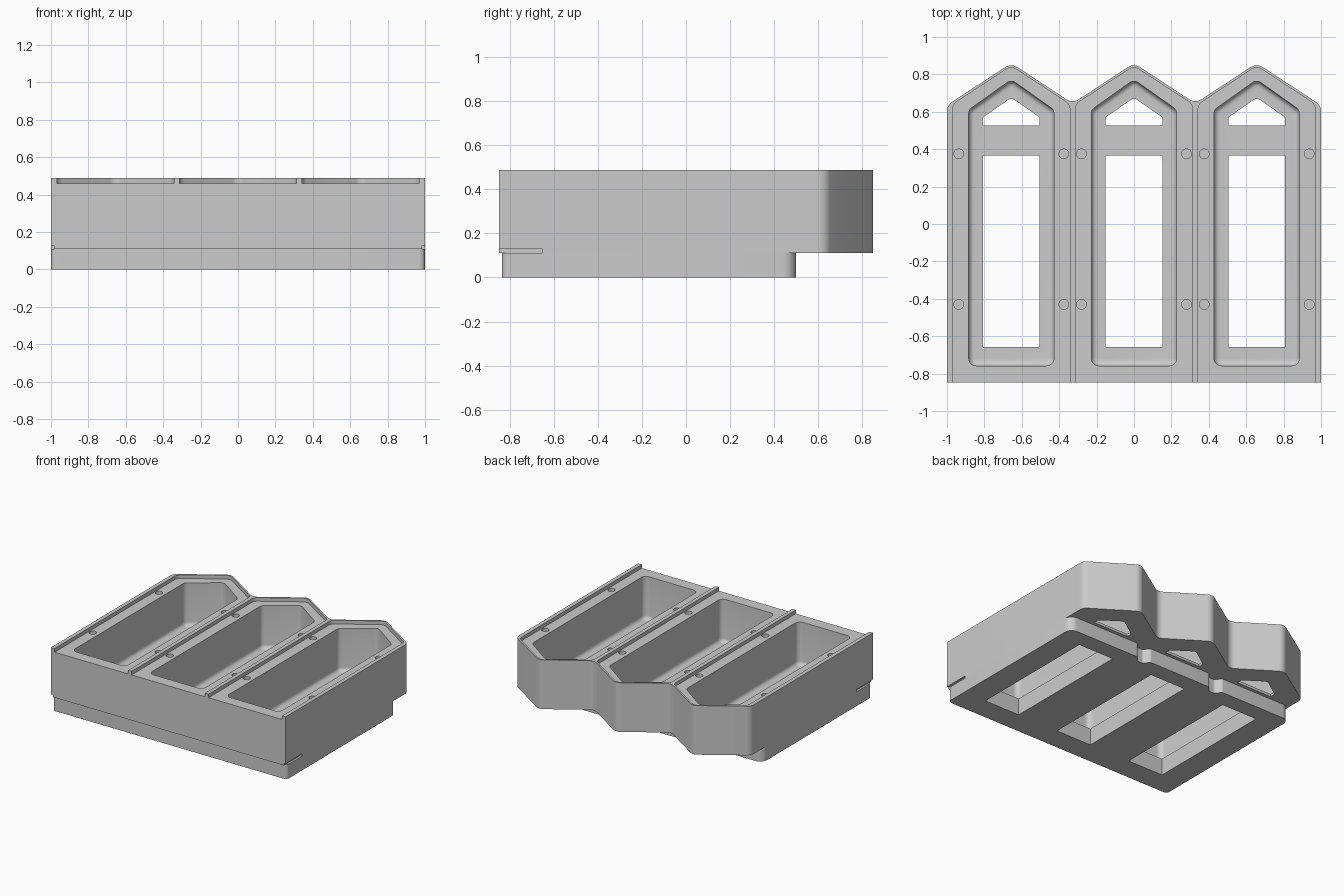
import bpy, bmesh, math
from mathutils import Vector

cube = bpy.data.objects.get("Cube")
if cube:
    bpy.data.objects.remove(cube, do_unlink=True)

grey = bpy.data.materials.new("light_grey")
grey.use_nodes = True
colour = (0.6, 0.6, 0.6, 1)
grey.diffuse_color = colour
grey.node_tree.nodes["Principled BSDF"].inputs["Base Color"].default_value = colour

PITCH = 0.656
BAYS = (-PITCH, 0, PITCH)
FRONT, TOP, STEP, FLOOR, RECESS = -0.848, 0.488, 0.11, 0.13, 0.46


def rounded(corners, segments=8):
    """Outline from counter-clockwise (x, y, radius) corners, arcs at the corners."""
    outline = []
    for i, (x, y, r) in enumerate(corners):
        p = Vector((x, y))
        if r == 0:
            outline.append(p)
            continue
        a = (Vector(corners[i - 1][:2]) - p).normalized()
        b = (Vector(corners[(i + 1) % len(corners)][:2]) - p).normalized()
        half = math.acos(a.dot(b)) / 2
        centre = p + (a + b).normalized() * (r / math.sin(half))
        start = (p + a * (r / math.tan(half)) - centre).normalized()
        end = (p + b * (r / math.tan(half)) - centre).normalized()
        for k in range(segments + 1):
            t = k / segments
            angle = math.pi - 2 * half
            arc = start * math.sin((1 - t) * angle) + end * math.sin(t * angle)
            outline.append(centre + arc * (r / math.sin(angle)))
    return outline


def inset(outline, d):
    """Outline moved inwards by d."""
    moved = []
    for i, p in enumerate(outline):
        e = (p - outline[i - 1]).normalized()
        f = (outline[(i + 1) % len(outline)] - p).normalized()
        normals = Vector((-e.y - f.y, e.x + f.x))
        moved.append(p + normals * (d / (1 + e.dot(f))))
    return moved


def prism(name, corners, z0, z1, fillet=0):
    """Upright solid from an outline, with an optional rounded bottom edge."""
    outline = rounded(corners)
    levels = [(outline, z0), (outline, z1)]
    if fillet:
        angles = [k * math.pi / 10 for k in range(6)]
        levels = [(inset(outline, fillet * (1 - math.sin(a))),
                   z0 + fillet * (1 - math.cos(a))) for a in angles]
        levels.append((outline, z1))
    bm = bmesh.new()
    rings = [[bm.verts.new((p.x, p.y, z)) for p in ring] for ring, z in levels]
    bm.faces.new(reversed(rings[0]))
    bm.faces.new(rings[-1])
    for low, high in zip(rings, rings[1:]):
        for i in range(len(low)):
            bm.faces.new((low[i - 1], low[i], high[i], high[i - 1]))
    mesh = bpy.data.meshes.new(name)
    bm.to_mesh(mesh)
    bm.free()
    mesh.materials.append(grey)
    obj = bpy.data.objects.new(name, mesh)
    bpy.context.collection.objects.link(obj)
    return obj


def box(x0, x1, y0, y1):
    return [(x0, y0, 0), (x1, y0, 0), (x1, y1, 0), (x0, y1, 0)]


def house(c, half, front, shoulder, peak, r_front, r_back):
    """Rectangle with a pointed back end."""
    return [(c - half, front, r_front), (c + half, front, r_front),
            (c + half, shoulder, r_back), (c, peak, r_back), (c - half, shoulder, r_back)]


def circle(x, y, r):
    return [(x + r * math.cos(t * math.pi / 12), y + r * math.sin(t * math.pi / 12), 0)
            for t in range(24)]


def cut(target, cutters):
    for cutter in cutters:
        mod = target.modifiers.new("cut", 'BOOLEAN')
        mod.operation, mod.solver, mod.object = 'DIFFERENCE', 'EXACT', cutter
        bpy.context.view_layer.update()
        depsgraph = bpy.context.evaluated_depsgraph_get()
        mesh = bpy.data.meshes.new_from_object(target.evaluated_get(depsgraph))
        target.modifiers.clear()
        target.data = mesh
        bpy.data.objects.remove(cutter, do_unlink=True)


# Upper body with three pointed bays along the back
corners = [(-1, FRONT, 0), (1, FRONT, 0), (1, 0.635, 0.06)]
for c in reversed(BAYS):
    corners.append((c, 0.86, 0.06))
    if c > -PITCH:
        corners.append((c - PITCH / 2, 0.645, 0.06))
corners.append((-1, 0.635, 0.06))
body = prism("tray_body", corners, STEP, TOP)

# Foot below, scalloped between the bays at the back
corners = [(-1, -0.835, 0.03), (1, -0.835, 0.03), (1, 0.5, 0.06)]
for x in (PITCH / 2, -PITCH / 2):
    corners += [(x + 0.06, 0.5, 0.02), (x + 0.025, 0.455, 0.015),
                (x - 0.025, 0.455, 0.015), (x - 0.06, 0.5, 0.02)]
corners.append((-1, 0.5, 0.06))
foot = prism("tray_foot", corners, 0, STEP)

for c in BAYS:
    window = box(c - 0.152, c + 0.152, -0.658, 0.367)
    # Lid recess open at the front, and the deep compartment
    cutters = [prism("recess", house(c, 0.313, -0.9, 0.64, 0.845, 0, 0.05), RECESS, 0.6),
               prism("cavity", house(c, 0.228, -0.758, 0.61, 0.772, 0.04, 0.04),
                     FLOOR, 0.6, 0.03)]
    # Floor openings
    cutters.append(prism("window", window, 0, 0.3))
    cutters.append(prism("back_opening",
                         [(c - 0.152, 0.527, 0), (c + 0.152, 0.527, 0),
                          (c + 0.152, 0.57, 0.02), (c, 0.675, 0.03),
                          (c - 0.152, 0.57, 0.02)], 0, 0.3))
    # Round sockets on the ledges
    for side in (-1, 1):
        for y in (-0.43, 0.375):
            cutters.append(prism("socket", circle(c + side * 0.281, y, 0.026),
                                 RECESS - 0.06, 0.6))
    cut(body, cutters)
    cut(foot, [prism("window", window, -0.1, 0.3)])

# Short slits at the front ends of both sides
cut(body, [prism("slit", box(min(s * 0.985, s * 1.1), max(s * 0.985, s * 1.1), -0.9, -0.65),
                 0.05, 0.128) for s in (-1, 1)])

for obj in (body, foot):
    bpy.ops.object.select_all(action='DESELECT')
    obj.select_set(True)
    bpy.context.view_layer.objects.active = obj
    bpy.ops.object.shade_smooth_by_angle(angle=math.radians(30))
